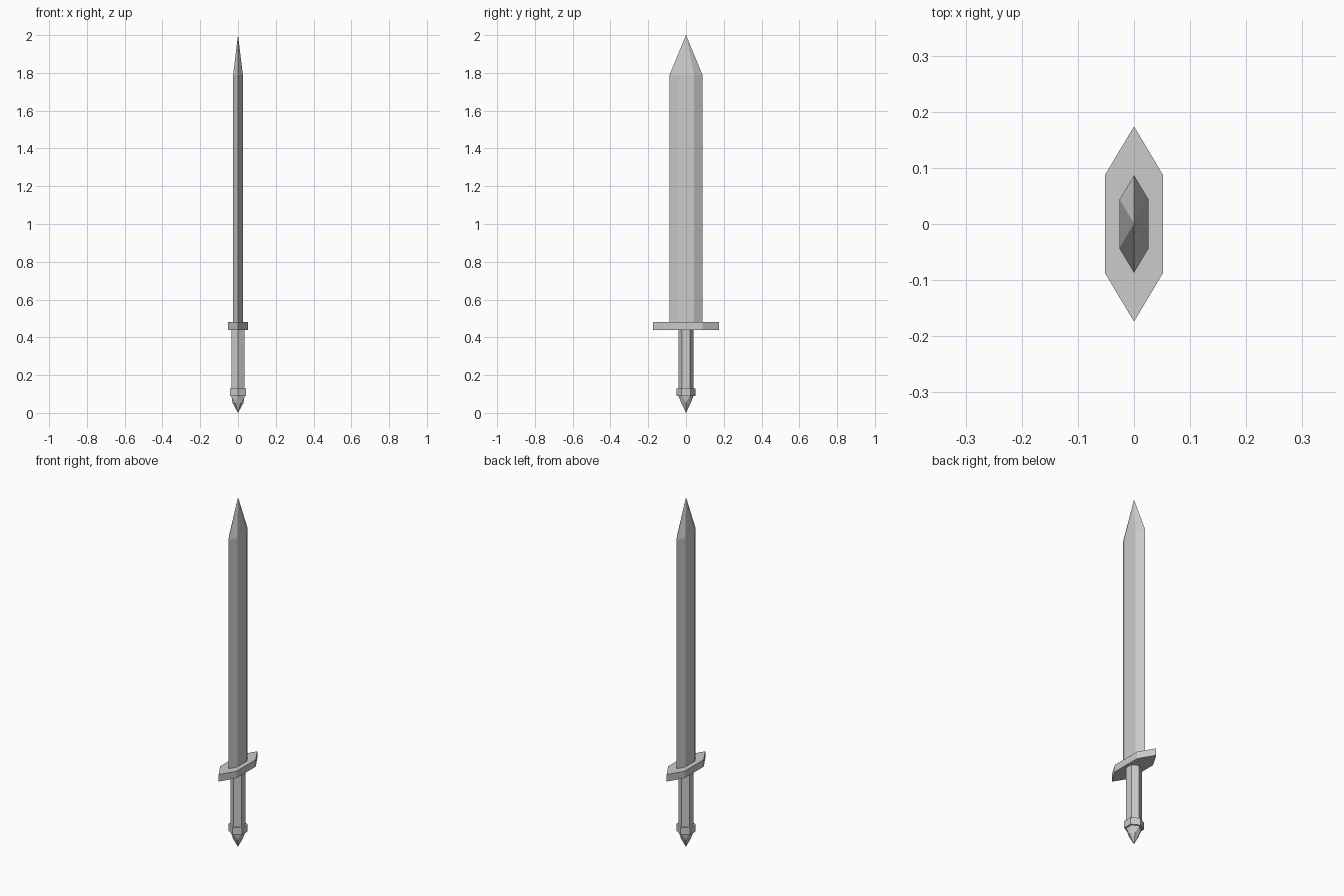
import bpy
import bmesh
from math import cos, sin, radians

if "Cube" in bpy.data.objects:
    bpy.data.objects.remove(bpy.data.objects["Cube"])


def hexagon(rx, ry, z, turn=0.0):
    """Six-sided ring with corners on the y axis, scaled so it spans rx and ry."""
    kx = rx / cos(radians(30))
    return [(kx * cos(a), ry * sin(a), z)
            for a in (radians(30 + turn + 60 * i) for i in range(6))]


def regular(r, z, turn=0.0):
    return hexagon(r * cos(radians(30)), r, z, turn)


def build(name, rings, tip=None, twisted=False):
    """Loft rings from first to last, close the start, end in a tip or a cap."""
    bm = bmesh.new()
    loops = [[bm.verts.new(p) for p in ring] for ring in rings]
    for low, high in zip(loops, loops[1:]):
        for i in range(6):
            j = (i + 1) % 6
            if twisted:
                bm.faces.new((low[i], low[j], high[i]))
                bm.faces.new((low[j], high[j], high[i]))
            else:
                bm.faces.new((low[i], low[j], high[j], high[i]))
    bm.faces.new(loops[0][::-1])
    if tip is None:
        bm.faces.new(loops[-1])
    else:
        point = bm.verts.new((0, 0, tip))
        for i in range(6):
            bm.faces.new((loops[-1][i], loops[-1][(i + 1) % 6], point))
    bmesh.ops.recalc_face_normals(bm, faces=bm.faces)
    mesh = bpy.data.meshes.new(name)
    bm.to_mesh(mesh)
    bm.free()
    obj = bpy.data.objects.new(name, mesh)
    bpy.context.collection.objects.link(obj)
    return obj


# Flattened hexagonal blade with a pointed end
build("blade", [hexagon(0.026, 0.087, 0.48), hexagon(0.026, 0.087, 1.79)], tip=2.0)

# Wide cross guard
build("guard", [hexagon(0.052, 0.174, 0.44), hexagon(0.052, 0.174, 0.48)])

# Grip and the collar below it
build("grip", [regular(0.04, 0.13), regular(0.04, 0.44)])
build("pommel_collar", [regular(0.05, 0.09), regular(0.05, 0.13)])

# Faceted gem-like pommel, its middle ring turned half a step
build("pommel_gem", [regular(0.04, 0.09), regular(0.029, 0.053, turn=30)],
      tip=0.0, twisted=True)
